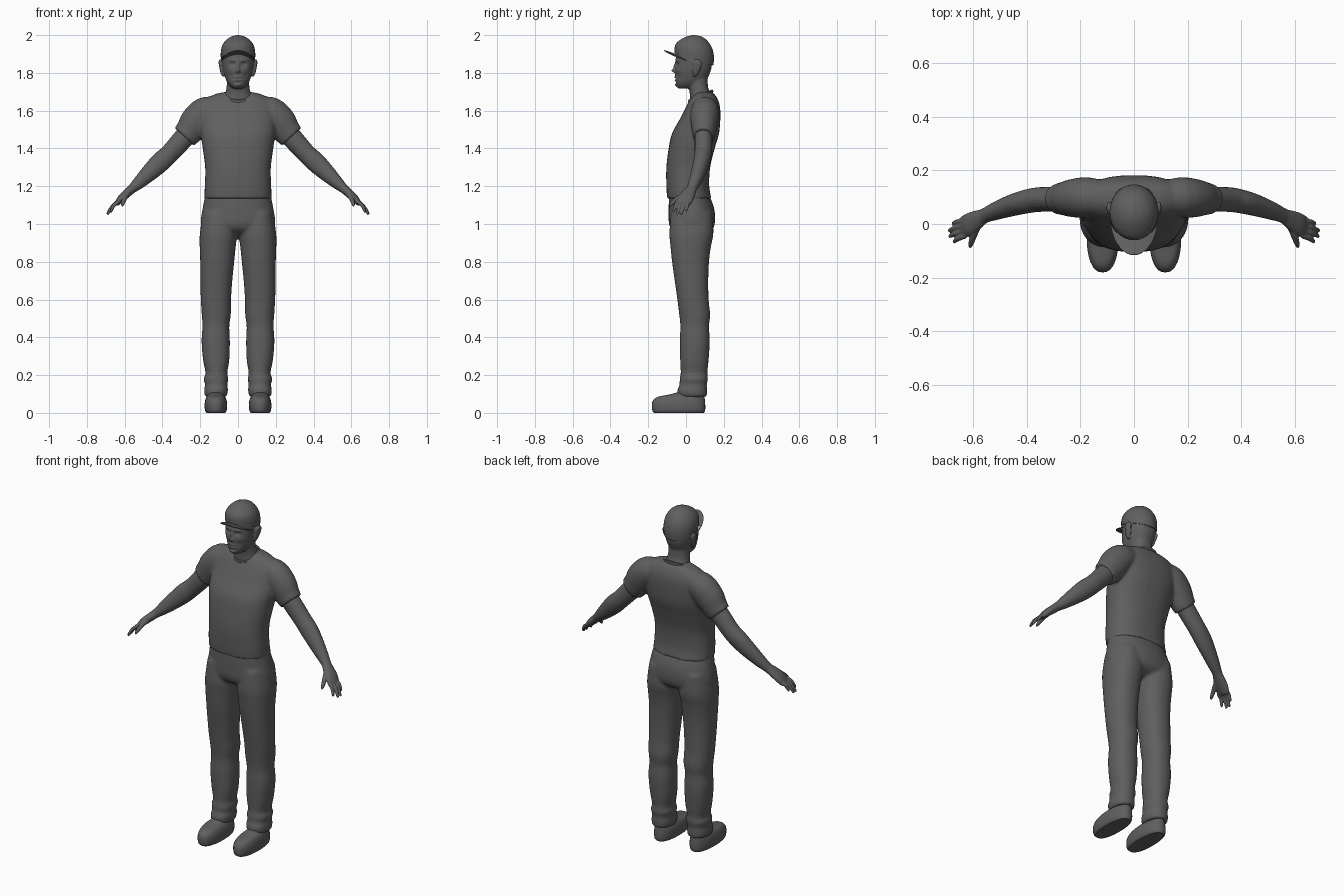
import bpy, bmesh, math
from mathutils import Vector

grey = bpy.data.materials.new("dark grey")
grey.diffuse_color = (0.115, 0.115, 0.115, 1)


def spline(rows, k):
    """Catmull-Rom interpolation of number rows, k steps per span."""
    out = []
    for i in range(len(rows) - 1):
        a, b, c, d = (rows[max(i - 1, 0)], rows[i], rows[i + 1], rows[min(i + 2, len(rows) - 1)])
        for j in range(k):
            t = j / k
            out.append([0.5 * (2 * q + (r - p) * t + (2 * p - 5 * q + 4 * r - s) * t * t
                               + (3 * q - p - 3 * r + s) * t ** 3) for p, q, r, s in zip(a, b, c, d)])
    return out + [list(rows[-1])]


def skin(bm, rings):
    """Bridge rings of points and close both ends."""
    vs = [[bm.verts.new(p) for p in ring] for ring in rings]
    n = len(vs[0])
    faces = [bm.faces.new((a[i], a[(i + 1) % n], b[(i + 1) % n], b[i]))
             for a, b in zip(vs, vs[1:]) for i in range(n)]
    faces += [bm.faces.new(vs[0]), bm.faces.new(vs[-1])]
    bmesh.ops.recalc_face_normals(bm, faces=faces)


def power(c, e):
    return math.copysign(abs(c) ** e, c)


def loft(bm, rows, s=1, n=32, k=4, e=0.9):
    """Upright body from rows (z, x0, x1, y0, y1, tilt)."""
    rings = []
    for z, x0, x1, y0, y1, tilt in spline(rows, k):
        ring = []
        for i in range(n):
            a = math.tau * i / n
            dy = (y1 - y0) / 2 * power(math.sin(a), e)
            x = (x0 + x1) / 2 + (x1 - x0) / 2 * power(math.cos(a), e)
            ring.append((s * x, (y0 + y1) / 2 + dy, z - tilt * dy))
        rings.append(ring)
    skin(bm, rings)


def tube(bm, rows, s=1, n=20, k=4):
    """Limb from rows (x, y, z, thickness, breadth)."""
    pts, rings = spline(rows, k), []
    for i, r in enumerate(pts):
        t = (Vector(pts[min(i + 1, len(pts) - 1)][:3]) - Vector(pts[max(i - 1, 0)][:3])).normalized()
        u = t.cross(Vector((0, 1, 0))).normalized()
        v = u.cross(t)
        ring = []
        for j in range(n):
            a = math.tau * j / n
            p = Vector(r[:3]) + u * r[3] * math.cos(a) + v * r[4] * math.sin(a)
            ring.append((s * p.x, p.y, p.z))
        rings.append(ring)
    skin(bm, rings)


def sym(z, rx, y0, y1, tilt=0):
    return (z, -rx, rx, y0, y1, tilt)


def finish(name, bm, voxel=0, smooth=0, angle=40):
    me = bpy.data.meshes.new(name)
    bm.to_mesh(me)
    bm.free()
    ob = bpy.data.objects.new(name, me)
    bpy.context.collection.objects.link(ob)
    me.materials.append(grey)
    bpy.ops.object.select_all(action='DESELECT')
    ob.select_set(True)
    bpy.context.view_layer.objects.active = ob
    if voxel:
        m = ob.modifiers.new("fuse", 'REMESH')
        m.mode, m.voxel_size = 'VOXEL', voxel
        bpy.ops.object.modifier_apply(modifier="fuse")
    if smooth:
        m = ob.modifiers.new("soften", 'SMOOTH')
        m.factor, m.iterations = 0.5, smooth
        bpy.ops.object.modifier_apply(modifier="soften")
    bpy.ops.object.shade_smooth_by_angle(angle=math.radians(angle))
    return ob


# Shirt: torso and both sleeves fused
bm = bmesh.new()
loft(bm, [sym(1.135, .178, -.10, .135), sym(1.2, .176, -.104, .123), sym(1.3, .174, -.104, .128),
          sym(1.4, .187, -.092, .152), sym(1.48, .198, -.074, .175), sym(1.56, .202, -.03, .182),
          sym(1.62, .198, .0, .18), sym(1.66, .172, .022, .168), sym(1.688, .12, .045, .15),
          sym(1.70, .06, .06, .13)], e=.85)
for s in (1, -1):
    tube(bm, [(.10, .10, 1.61, .06, .06), (.17, .10, 1.595, .08, .075), (.22, .097, 1.545, .085, .073),
              (.255, .095, 1.495, .076, .064), (.285, .093, 1.461, .07, .057)], s)
finish("shirt", bm, .008, 5)

# Collar ribbing
bm = bmesh.new()
rings = []
for i in range(40):
    a = math.tau * i / 40
    c = Vector((.078 * math.cos(a), .078 + .06 * math.sin(a), 1.676 + .026 * math.sin(a)))
    o = Vector((math.cos(a), math.sin(a), 0))
    rings.append([c + o * .007 * math.cos(b) + Vector((0, 0, .01 * math.sin(b)))
                  for b in (math.tau * j / 8 for j in range(8))])
skin(bm, rings + [rings[0]])
finish("collar", bm)

# Trousers: hips and both legs fused
bm = bmesh.new()
loft(bm, [sym(1.16, .172, -.09, .12), sym(1.08, .188, -.092, .15), sym(1.0, .197, -.09, .152),
          sym(.96, .16, -.065, .13), sym(.935, .08, -.01, .08)])
for s in (1, -1):
    loft(bm, [(1.06, .02, .185, -.08, .14, 0), (.95, .005, .202, -.088, .145, 0),
              (.88, .012, .203, -.082, .132, 0), (.8, .02, .2, -.074, .122, 0),
              (.7, .03, .199, -.06, .118, 0), (.6, .037, .197, -.046, .12, 0),
              (.52, .038, .192, -.036, .128, 0), (.46, .046, .188, -.03, .122, 0),
              (.38, .043, .193, -.033, .126, 0), (.28, .046, .185, -.031, .12, 0),
              (.21, .057, .172, -.028, .113, 0), (.18, .05, .182, -.034, .117, 0),
              (.15, .057, .174, -.034, .11, 0), (.12, .053, .18, -.046, .112, 0),
              (.085, .06, .175, -.04, .11, 0)], s)
finish("trousers", bm, .009, 5)

# Shoes
for s, side in ((1, "left"), (-1, "right")):
    bm = bmesh.new()
    loft(bm, [(0, .068, .166, -.168, .094, 0), (.012, .06, .174, -.178, .101, 0),
              (.04, .057, .177, -.181, .102, 0), (.065, .06, .174, -.175, .1, 0),
              (.085, .068, .167, -.15, .098, 0), (.097, .078, .158, -.09, .095, 0),
              (.11, .085, .15, -.04, .09, 0)], s, e=.85)
    finish(side + "_shoe", bm)

# Arms with palms, fingers and thumb
for s, side in ((1, "left"), (-1, "right")):
    bm = bmesh.new()
    tube(bm, [(.24, .095, 1.505, .055, .046), (.29, .093, 1.452, .055, .047), (.36, .091, 1.375, .051, .046),
              (.41, .082, 1.328, .053, .044), (.46, .068, 1.28, .047, .04), (.52, .047, 1.223, .035, .033),
              (.56, .03, 1.187, .025, .028), (.585, .016, 1.165, .023, .036), (.615, .0, 1.138, .021, .042),
              (.638, -.012, 1.112, .014, .04), (.646, -.015, 1.102, .006, .034)], s)
    for y0, y1, x, z in ((-.044, -.066, .672, 1.066), (-.024, -.046, .688, 1.055),
                         (-.004, -.024, .69, 1.055), (.015, .002, .676, 1.072)):
        m = ((.63 + x) / 2 + .006, (y0 + y1) / 2, (1.122 + z) / 2 + .004)
        tube(bm, [(.628, y0, 1.122, .011, .01), (*m, .01, .0095), (x, y1, z, .007, .007),
                  (x + .003, y1 - .001, z - .004, .002, .002)], s, 10)
    tube(bm, [(.585, -.005, 1.16, .016, .014), (.6, -.045, 1.135, .013, .013),
              (.61, -.075, 1.108, .01, .01), (.613, -.088, 1.093, .004, .004)], s, 10)
    finish(side + "_arm", bm, .004, 2)

# Head, neck and ears fused
bm = bmesh.new()
loft(bm, [sym(1.718, .024, -.04, .03), sym(1.73, .042, -.05, .07), sym(1.755, .06, -.056, .105),
          sym(1.80, .075, -.058, .127), sym(1.84, .082, -.056, .137), sym(1.88, .085, -.054, .14),
          sym(1.92, .08, -.045, .135), sym(1.95, .06, -.02, .11)])
loft(bm, [sym(1.64, .085, .02, .14), sym(1.69, .068, .02, .128), sym(1.73, .06, .012, .116),
          sym(1.80, .058, .0, .115)])
for s in (1, -1):
    tube(bm, [(.074, .045, 1.782, .008, .008), (.084, .05, 1.80, .009, .016), (.091, .058, 1.835, .009, .025),
              (.094, .06, 1.858, .009, .024), (.092, .06, 1.872, .004, .01)], s, 12)
head = finish("head", bm, .0045, 4)

# Face relief: (x, z, push forward, width, height)
relief = [(.03, 1.846, -.012, .014, .010), (.03, 1.844, .005, .008, .005), (.03, 1.866, .004, .022, .006),
          (.045, 1.815, .003, .015, .013), (.04, 1.785, -.005, .014, .018)]
relief += [(-r[0], *r[1:]) for r in relief]
relief += [(0, 1.812, .019, .010, .010), (0, 1.834, .010, .007, .018), (0, 1.777, .006, .018, .004),
           (0, 1.769, -.006, .020, .003), (0, 1.761, .006, .015, .004), (0, 1.749, -.004, .02, .005),
           (0, 1.735, .007, .018, .009), (.012, 1.806, .005, .006, .005), (-.012, 1.806, .005, .006, .005)]
for v in head.data.vertices:
    x, y, z = v.co
    if y < .02 and z > 1.715:
        v.co.y -= sum(d * math.exp(-((x - rx) / w) ** 2 - ((z - rz) / h) ** 2) for rx, rz, d, w, h in relief)

# Cap crown
bm = bmesh.new()
loft(bm, [sym(1.872, .091, -.06, .145, .32), sym(1.91, .091, -.06, .148, .25), sym(1.945, .083, -.05, .138, .15),
          sym(1.975, .062, -.025, .112, .05), sym(1.993, .034, .005, .08), sym(2.0, .004, .036, .046)], e=1)
finish("cap_crown", bm)

# Cap brim: curved plate between the crown edge and an outer arc
bm = bmesh.new()
grid = []
for i in range(25):
    a = math.pi * (1 + i / 24)
    row = []
    for j in range(6):
        t = j / 5
        x = .088 * math.cos(a)
        y = .02 + (.075 + .06 * t) * math.sin(a)
        z = 1.903 + .32 * (-.06 - y) - 2.2 * x * x + (.018 * (.08 + y) if y > -.06 else 0)
        row.append(bm.verts.new((x, y, z)))
    grid.append(row)
for a, b in zip(grid, grid[1:]):
    for j in range(5):
        bm.faces.new((a[j], a[j + 1], b[j + 1], b[j]))
bmesh.ops.remove_doubles(bm, verts=bm.verts, dist=1e-5)
bmesh.ops.recalc_face_normals(bm, faces=bm.faces)
bmesh.ops.solidify(bm, geom=bm.faces[:], thickness=.005)
finish("cap_brim", bm)
